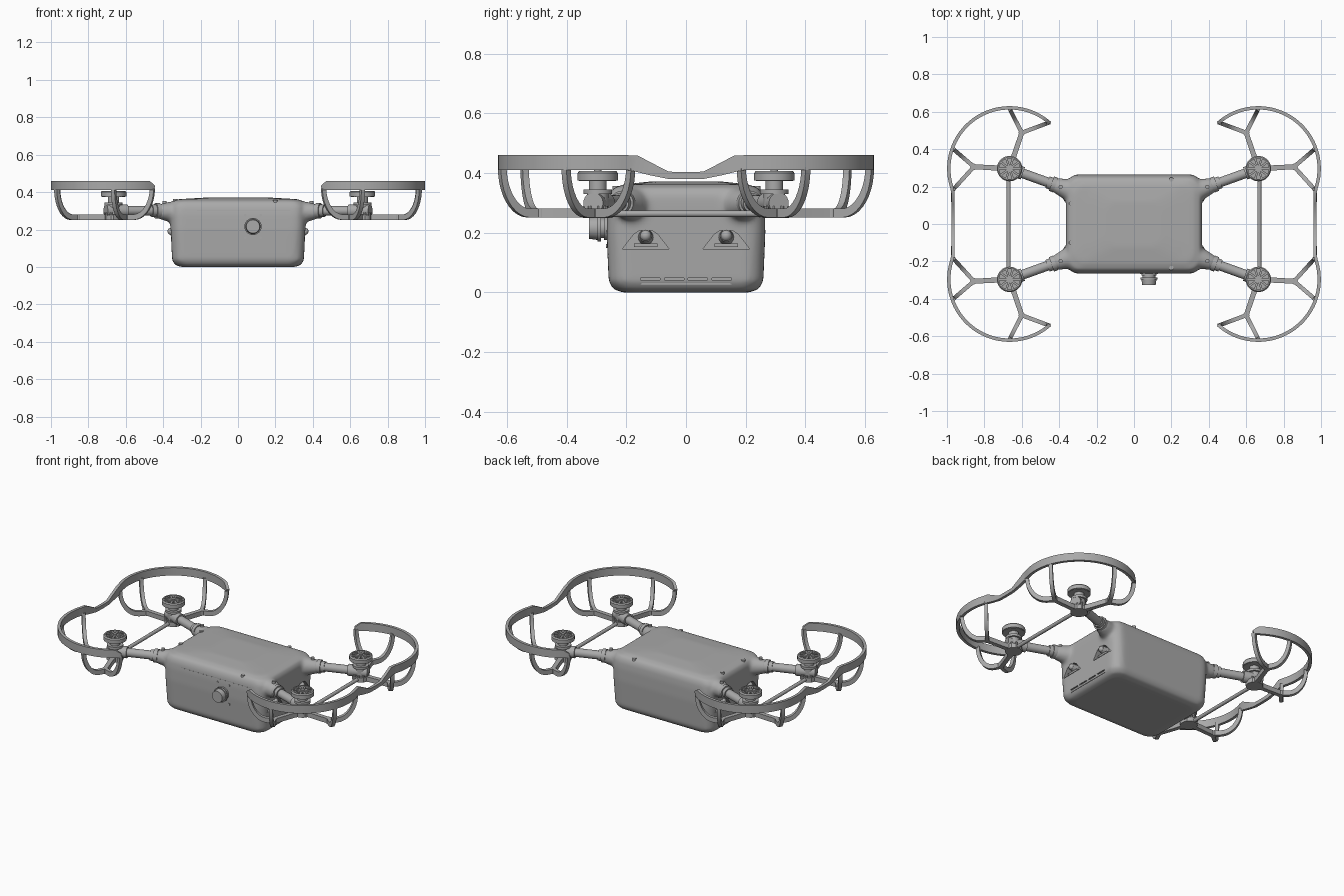
import bpy, bmesh, math
from mathutils import Vector, Matrix

if "Cube" in bpy.data.objects:
    bpy.data.objects.remove(bpy.data.objects["Cube"])

GREY = (0.4, 0.4, 0.4, 1)
grey = bpy.data.materials.new("matte grey")
grey.use_nodes = True
grey.diffuse_color = GREY
grey.node_tree.nodes["Principled BSDF"].inputs["Base Color"].default_value = GREY


def finish(bm, name, mirror=(False, False), angle=35):
    """Turn a bmesh into a shaded object, optionally mirrored in x and y."""
    bmesh.ops.recalc_face_normals(bm, faces=bm.faces)
    mesh = bpy.data.meshes.new(name)
    bm.to_mesh(mesh)
    bm.free()
    mesh.materials.append(grey)
    ob = bpy.data.objects.new(name, mesh)
    bpy.context.collection.objects.link(ob)
    if any(mirror):
        mod = ob.modifiers.new("mirror", "MIRROR")
        mod.use_axis = (mirror[0], mirror[1], False)
        mod.use_mirror_merge = False
    smooth(ob, angle)
    return ob


def smooth(ob, angle):
    bpy.ops.object.select_all(action="DESELECT")
    ob.select_set(True)
    bpy.context.view_layer.objects.active = ob
    bpy.ops.object.shade_smooth_by_angle(angle=math.radians(angle))


def tube(bm, a, b, r1, r2=None, sides=24):
    a, b = Vector(a), Vector(b)
    turn = (b - a).to_track_quat("Z", "Y").to_matrix().to_4x4()
    bmesh.ops.create_cone(bm, cap_ends=True, segments=sides, radius1=r1,
                          radius2=r1 if r2 is None else r2, depth=(b - a).length,
                          matrix=Matrix.Translation((a + b) / 2) @ turn)


def box(bm, centre, size, spin=0):
    bmesh.ops.create_cube(bm, size=1, matrix=Matrix.Translation(centre)
                          @ Matrix.Rotation(spin, 4, "Z") @ Matrix.Diagonal((*size, 1)))


def loft(bm, rings):
    rings = [[bm.verts.new(p) for p in ring] for ring in rings]
    for r, s in zip(rings, rings[1:]):
        for i in range(len(r)):
            j = (i + 1) % len(r)
            bm.faces.new((r[i], r[j], s[j], s[i]))
    bm.faces.new(rings[0])
    bm.faces.new(rings[-1])


def ribbon(bm, path):
    """Sweep a rectangle along (point, width, height) entries."""
    pts = [Vector(p) for p, w, h in path]
    rings = []
    for i, (p, w, h) in enumerate(path):
        t = (pts[min(i + 1, len(pts) - 1)] - pts[max(i - 1, 0)]).normalized()
        flat = Vector((t.x, t.y, 0))
        if flat.length < 0.05:
            flat = Vector((pts[-1].x - pts[0].x, pts[-1].y - pts[0].y, 0))
        side = Vector((-flat.y, flat.x, 0)).normalized()
        up = t.cross(side).normalized()
        rings.append([pts[i] + side * w / 2 * u + up * h / 2 * v
                      for u, v in ((-1, -1), (1, -1), (1, 1), (-1, 1))])
    loft(bm, rings)


def rounded_rect(hx, hy, r, z, steps=6):
    out = []
    for k, (sx, sy) in enumerate(((1, 1), (-1, 1), (-1, -1), (1, -1))):
        for i in range(steps + 1):
            a = math.pi / 2 * (k + i / steps)
            out.append((sx * (hx - r) + r * math.cos(a), sy * (hy - r) + r * math.sin(a), z))
    return out


QUAD = (True, True)
HUB = Vector((0.665, 0.296, 0))
ARM = Vector((-0.245, -0.088, 0)).normalized()


def on_arm(d, z=0.3):
    return HUB + ARM * d + Vector((0, 0, z))


# Body shell: lofted case blended with four shoulders
bm = bmesh.new()
LEVELS = [(0, .305, .21), (.01, .335, .242), (.035, .352, .259), (.2, .36, .266),
          (.28, .364, .264), (.325, .364, .258), (.35, .352, .244), (.362, .32, .21), (.372, .15, .12)]
loft(bm, [rounded_rect(hx, hy, 0.065, z) for z, hx, hy in LEVELS])
for sx in (-1, 1):
    for sy in (-1, 1):
        flip = Vector((sx, sy, 1))
        tube(bm, on_arm(0.45, 0.292) * flip, on_arm(0.33, 0.294) * flip, 0.07, 0.057)
        tube(bm, on_arm(0.33, 0.294) * flip, on_arm(0.25, 0.297) * flip, 0.057, 0.038)
body = finish(bm, "body_shell")
mod = body.modifiers.new("blend", "REMESH")
mod.mode, mod.voxel_size = "VOXEL", 0.01
mod = body.modifiers.new("soften", "SMOOTH")
mod.factor, mod.iterations = 0.5, 8

# Recesses: side vents, lower slots and the front seam
bm = bmesh.new()
for sx in (-1, 1):
    for sy in (-1, 1):
        outline = ((-.078, .146), (.078, .146), (.04, .195), (.02, .208), (-.02, .208), (-.04, .195))
        loft(bm, [[(sx * x, sy * 0.135 + y, z) for y, z in outline] for x in (.325, .42)])
    for y in (-.12, -.04, .04, .12):
        box(bm, (sx * .36, y, .045), (.03, .065, .007))
    box(bm, (sx * .36, 0, .028), (.03, .3, .006))
box(bm, (.03, -.268, .3), (.5, .014, .004))
cutter = finish(bm, "recess_cutter")
cutter.hide_render = True
mod = body.modifiers.new("recess", "BOOLEAN")
mod.operation, mod.object, mod.solver = "DIFFERENCE", cutter, "EXACT"
smooth(body, 35)
for m in list(body.modifiers):
    bpy.ops.object.modifier_apply(modifier=m.name)
bpy.data.objects.remove(cutter)
smooth(body, 40)

# Sensor knobs in the side vents
bm = bmesh.new()
tube(bm, (.32, .135, .185), (.362, .135, .19), .026, .02)
bmesh.ops.create_uvsphere(bm, u_segments=16, v_segments=10, radius=.019,
                          matrix=Matrix.Translation((.358, .135, .19)))
box(bm, (.338, .135, .158), (.03, .08, .012))
finish(bm, "side_sensor", QUAD)

# Front camera with four screws
bm = bmesh.new()
tube(bm, (.08, -.25, .216), (.08, -.275, .216), .04)
tube(bm, (.08, -.275, .216), (.08, -.305, .216), .034)
tube(bm, (.08, -.285, .216), (.08, -.296, .216), .046)
tube(bm, (.08, -.296, .216), (.08, -.326, .216), .04, .036)
for dx in (-.042, .042):
    for dz in (-.06, .06):
        tube(bm, (.08 + dx, -.25, .216 + dz), (.08 + dx, -.268, .216 + dz), .007, sides=12)
finish(bm, "front_camera")

# Case screws
bm = bmesh.new()
for x, y, z in ((.2, .238, .352), (.2, -.235, .352), (-.336, .11, .358), (-.336, -.1, .358)):
    tube(bm, (x, y, z - .02), (x, y, z + .005), .012, sides=12)
finish(bm, "case_screws")

# Underside pads and port
bm = bmesh.new()
for dx in (-.045, .045):
    for dy in (-.05, .05):
        box(bm, (.03 + dx, -.03 + dy, .003), (.07, .075, .005))
tube(bm, (.15, -.13, .0005), (.15, -.13, .006), .03)
finish(bm, "underside_pads")

# Arms with collars, screws and end clamps
bm = bmesh.new()
tube(bm, on_arm(.3), on_arm(0), .026)
tube(bm, on_arm(.262), on_arm(.238), .041)
tube(bm, on_arm(.238), on_arm(.215), .033)
tube(bm, on_arm(.075), on_arm(-.045), .035)
tube(bm, on_arm(.29, .32), on_arm(.29, .353), .011, sides=12)
finish(bm, "arm", QUAD)

# Motor: mount, neck and spoked bell
bm = bmesh.new()
for z1, z2, r in ((.25, .278, .05), (.278, .33, .036), (.33, .345, .048), (.345, .378, .03),
                  (.374, .382, .062), (.382, .406, .02), (.406, .411, .012)):
    tube(bm, HUB + Vector((0, 0, z1)), HUB + Vector((0, 0, z2)), r)
for k in range(10):
    a = k * math.tau / 10
    out = Vector((math.cos(a), math.sin(a), 0))
    box(bm, HUB + out * .04 + Vector((0, 0, .395)), (.045, .011, .018), a)
    tube(bm, HUB + out * .044 + Vector((0, 0, .25)), HUB + out * .044 + Vector((0, 0, .29)), .007, sides=8)
rim = [(.068, .376), (.068, .4), (.062, .407), (.055, .407), (.055, .376)]
prof = [bm.verts.new(HUB + Vector((r, 0, z))) for r, z in rim]
edges = [bm.edges.new((prof[i], prof[(i + 1) % 5])) for i in range(5)]
bmesh.ops.spin(bm, geom=prof + edges, cent=HUB, axis=(0, 0, 1), angle=math.tau, steps=32,
               use_merge=True)
finish(bm, "motor", QUAD)

# Cross rods joining each pair of motors
bm = bmesh.new()
tube(bm, (.67, -.296, .264), (.67, .296, .264), .011, sides=16)
finish(bm, "cross_rod", (True, False))

# Propeller guard rim with its dipped bridge
bm = bmesh.new()
R = 0.325
path = []
for i in range(45):
    a = math.radians(131 - 149 * i / 44)
    h = .05 * min(1, .45 + .3 * i)
    path.append((HUB + Vector((R * math.cos(a), R * math.sin(a), .41 + h / 2)), .018, h))
for y, low, high in ((.17, .406, .46), (.115, .392, .432), (.06, .381, .405), (0, .38, .404)):
    path.append(((.968, y, (low + high) / 2), .018, high - low))
ribbon(bm, path)
finish(bm, "guard_rim", QUAD)

# Forked guard struts curving up to the rim
bm = bmesh.new()
Z0 = .266


def strut(fork, tips):
    f = Vector((*fork, Z0))
    ribbon(bm, [(HUB + Vector((0, 0, Z0)), .045, .03), (HUB.lerp(f, .35) * Vector((1, 1, 0))
           + Vector((0, 0, Z0)), .028, .03), (f, .026, .03)])
    tube(bm, f - Vector((0, 0, .015)), f + Vector((0, 0, .015)), .017, sides=16)
    for tip in tips:
        t = Vector((*tip, Z0))
        m = f.lerp(t, .3)
        path = [(f, .022, .03)]
        for i in range(11):
            a = math.pi / 2 * i / 10
            p = m.lerp(t, math.sin(a))
            p.z = Z0 + .155 * (1 - math.cos(a))
            path.append((p, .022, .03 - .009 * i / 10))
        ribbon(bm, path)


strut((.6, .488), ((.665, .616), (.458, .541)))
strut((.856, .306), ((.968, .402), (.966, .185)))
finish(bm, "guard_strut", QUAD)
